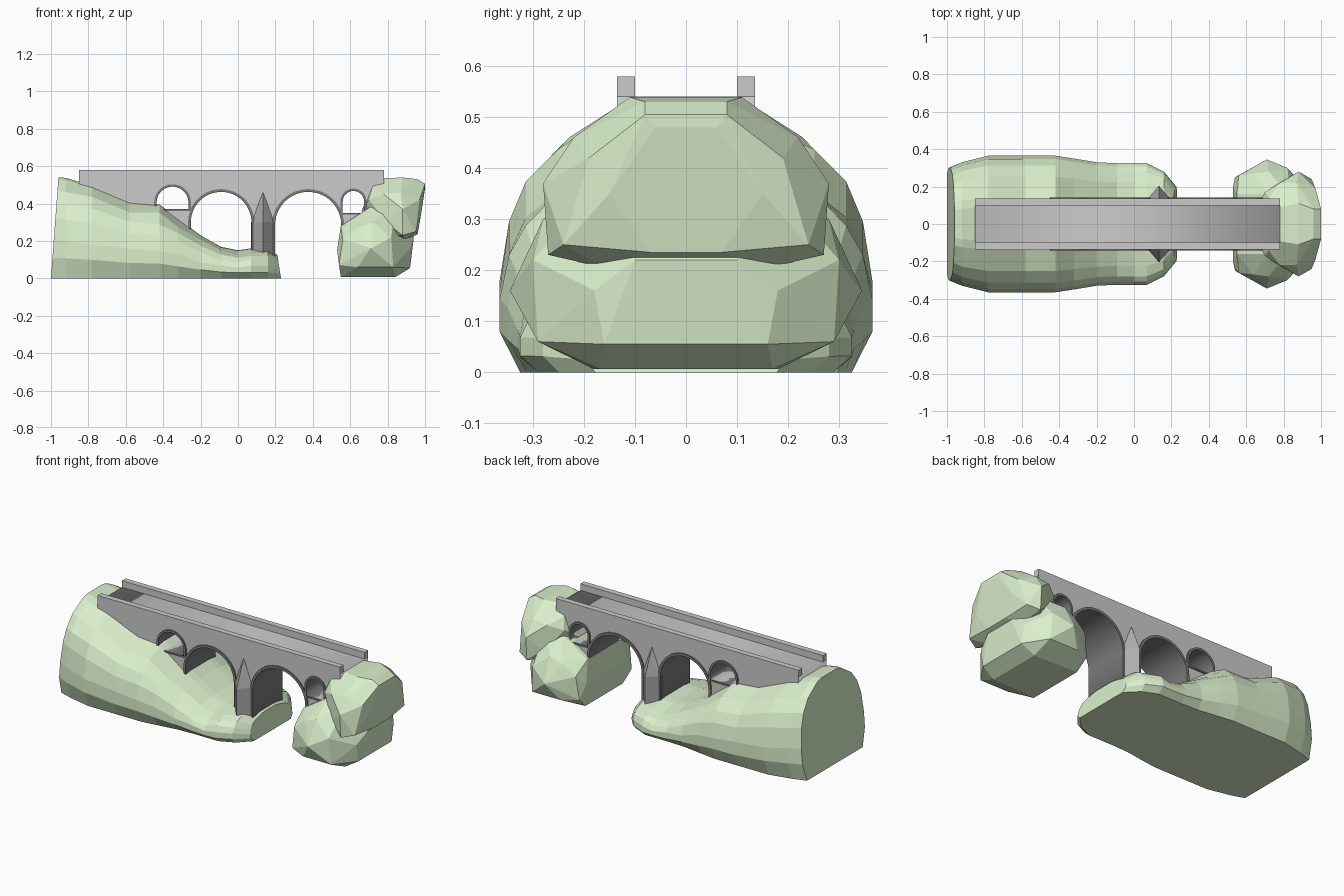
import bpy, bmesh, math, random

if "Cube" in bpy.data.objects:
    bpy.data.objects.remove(bpy.data.objects["Cube"])

random.seed(4)


def material(name, rgb):
    m = bpy.data.materials.new(name)
    m.diffuse_color = (*rgb, 1)
    m.use_nodes = True
    m.node_tree.nodes["Principled BSDF"].inputs["Base Color"].default_value = m.diffuse_color
    return m


GREEN = material("grass_rock", (0.70, 0.86, 0.60))
DARK = material("dark_stone", (0.20, 0.20, 0.20))
PIER = material("pier_stone", (0.42, 0.42, 0.42))


def finish(name, bm, mat=None):
    bmesh.ops.recalc_face_normals(bm, faces=bm.faces[:])
    me = bpy.data.meshes.new(name)
    bm.to_mesh(me)
    bm.free()
    ob = bpy.data.objects.new(name, me)
    bpy.context.collection.objects.link(ob)
    if mat:
        me.materials.append(mat)
    return ob


def slab(name, loops, half_depth, mat=None):
    """Filled x-z outline (extra loops are holes), extruded along y."""
    cu = bpy.data.curves.new(name + "_profile", 'CURVE')
    cu.dimensions = '2D'
    cu.fill_mode = 'BOTH'
    cu.extrude = half_depth
    for loop in loops:
        sp = cu.splines.new('POLY')
        sp.points.add(len(loop) - 1)
        for p, (x, z) in zip(sp.points, loop):
            p.co = (x, z, 0, 1)
        sp.use_cyclic_u = True
    tmp = bpy.data.objects.new(name + "_tmp", cu)
    bpy.context.collection.objects.link(tmp)
    dg = bpy.context.evaluated_depsgraph_get()
    me = bpy.data.meshes.new_from_object(tmp.evaluated_get(dg))
    bpy.data.objects.remove(tmp)
    bm = bmesh.new()
    bm.from_mesh(me)
    bpy.data.meshes.remove(me)
    for v in bm.verts:
        x, z, d = v.co
        v.co = (x, -d, z)
    bmesh.ops.remove_doubles(bm, verts=bm.verts[:], dist=1e-5)
    ob = finish(name, bm, mat)
    ob.data.materials.clear()
    if mat:
        ob.data.materials.append(mat)
    return ob


def box(name, x0, x1, y0, y1, z0, z1):
    bm = bmesh.new()
    bmesh.ops.create_cube(bm, size=1)
    for v in bm.verts:
        v.co = (x1 if v.co.x > 0 else x0, y1 if v.co.y > 0 else y0, z1 if v.co.z > 0 else z0)
    return finish(name, bm)


def hull(name, pts, mat):
    bm = bmesh.new()
    for p in pts:
        bm.verts.new(p)
    r = bmesh.ops.convex_hull(bm, input=bm.verts[:])
    junk = {g for g in r["geom_interior"] + r["geom_unused"] if isinstance(g, bmesh.types.BMVert)}
    bmesh.ops.delete(bm, geom=list(junk), context='VERTS')
    bmesh.ops.dissolve_limit(bm, angle_limit=math.radians(4), verts=bm.verts[:], edges=bm.edges[:])
    return finish(name, bm, mat)


def arch(cx, cz, r, left_z, right_z, n=24):
    """Half circle from right to left with straight legs."""
    pts = [(cx + r, right_z)]
    pts += [(cx + r * math.cos(math.pi * i / n), cz + r * math.sin(math.pi * i / n)) for i in range(n + 1)]
    return pts + [(cx - r, left_z)]


# Bridge wall: outline with two big arch notches and two small window arches
T = 0.015
big = [(-0.09, 0.30, 0.165, 0.12, 0.02), (0.375, 0.285, 0.18, 0.02, 0.18)]
small = [(-0.35, 0.405, 0.088, 0.37, 0.37), (0.617, 0.41, 0.06, 0.35, 0.35)]
outline = [(-0.85, 0.54), (-0.85, 0.32), (-0.45, 0.15)]
for cx, cz, r, lz, rz in big:
    outline += arch(cx, cz, r, lz, rz)[::-1]
outline += [(0.70, 0.18), (0.78, 0.36), (0.78, 0.54)]
slab("bridge_wall", [outline] + [arch(*s) for s in small], 0.135)

# Dark linings that stand slightly proud of the wall
for i, (cx, cz, r, lz, rz) in enumerate(big):
    inner = arch(cx, cz, r - 0.003, lz, rz)
    outer = arch(cx, cz, r + T - 0.003, lz, rz)
    slab(f"big_arch_lining_{i}", [outer + inner[::-1]], 0.143, DARK)
for i, (cx, cz, r, lz, rz) in enumerate(small):
    inner = arch(cx, cz, r - 0.003, lz, rz)
    outer = arch(cx, cz, r + T - 0.005, lz - 0.01, rz - 0.01)
    slab(f"small_arch_lining_{i}", [outer, inner], 0.143, DARK)

# Parapets and pointed pier buttresses on both sides
for s, side in ((-1, "front"), (1, "back")):
    y0, y1 = sorted((s * 0.10, s * 0.135))
    box(side + "_parapet", -0.85, 0.78, y0, y1, 0.539, 0.58)
    plan = [(0.07, 0.13), (0.197, 0.13), (0.133, 0.205)]
    pts = [(x, s * y, z) for x, y in plan for z in (0.03, 0.30)]
    hull(side + "_pier_buttress", pts + [(0.133, s * 0.137, 0.46), (0.133, s * 0.13, 0.46)], PIER)

# Long left hillside: cross-sections lofted along x
stations = [(-1.0, 0.30, 0.54), (-0.92, 0.33, 0.537), (-0.78, 0.365, 0.495), (-0.58, 0.365, 0.41),
            (-0.42, 0.365, 0.395), (-0.32, 0.35, 0.32), (-0.2, 0.33, 0.23), (-0.09, 0.325, 0.168),
            (0.0, 0.325, 0.15), (0.07, 0.325, 0.16), (0.16, 0.28, 0.155), (0.215, 0.20, 0.125)]
section = [(0.89, 0), (1, 0.2), (1, 0.38), (0.95, 0.6), (0.86, 0.74), (0.69, 0.87), (0.38, 0.98), (0.25, 1)]
bm = bmesh.new()
rings = []
for i, (x, w, h) in enumerate(stations):
    half = []
    for j, (a, b) in enumerate(section):
        dx = 0.04 * b if i == 0 else 0
        if i == len(stations) - 1:
            dx = 0.015 - 0.02 * b
        jit = random.uniform(-0.009, 0.009) if 1 < j < 6 and i else 0
        half.append((x + dx, w * a, h * b + jit))
    rings.append([bm.verts.new(p) for p in half] + [bm.verts.new((p[0], -p[1], p[2])) for p in half[::-1]])
for A, B in zip(rings, rings[1:]):
    for k in range(len(A)):
        m = (k + 1) % len(A)
        bm.faces.new((A[k], A[m], B[m], B[k]))
bm.faces.new(rings[0])
bm.faces.new(rings[-1])
finish("left_hillside", bm, GREEN)


# Right outcrop: two faceted boulders, mirrored front to back
def boulder(name, pts):
    hull(name, [(x, s * y, z) for x, y, z in pts for s in (-1, 1)], GREEN)


boulder("lower_right_boulder", [
    (0.55, 0.18, 0.006), (0.53, 0.20, 0.15), (0.54, 0.25, 0.07), (0.55, 0.16, 0.28), (0.56, 0.26, 0.21),
    (0.64, 0.29, 0.06), (0.63, 0.12, 0.33), (0.64, 0.27, 0.27), (0.71, 0.345, 0.16), (0.72, 0.16, 0.39),
    (0.72, 0.28, 0.30), (0.83, 0.29, 0.06), (0.84, 0.17, 0.006), (0.82, 0.30, 0.22), (0.84, 0.14, 0.40),
    (0.92, 0.16, 0.055), (0.92, 0.18, 0.16), (0.94, 0.10, 0.22)])
boulder("upper_right_boulder", [
    (0.66, 0.09, 0.36), (0.70, 0.17, 0.42), (0.71, 0.12, 0.31), (0.72, 0.14, 0.49), (0.77, 0.09, 0.535),
    (0.78, 0.22, 0.45), (0.79, 0.23, 0.30), (0.79, 0.15, 0.23), (0.88, 0.28, 0.37), (0.88, 0.27, 0.23),
    (0.89, 0.16, 0.205), (0.87, 0.22, 0.46), (0.88, 0.11, 0.539), (0.96, 0.08, 0.53), (0.97, 0.19, 0.42),
    (0.95, 0.24, 0.25), (0.96, 0.07, 0.235), (1.0, 0.08, 0.505), (1.0, 0.06, 0.48), (0.98, 0.15, 0.35)])
